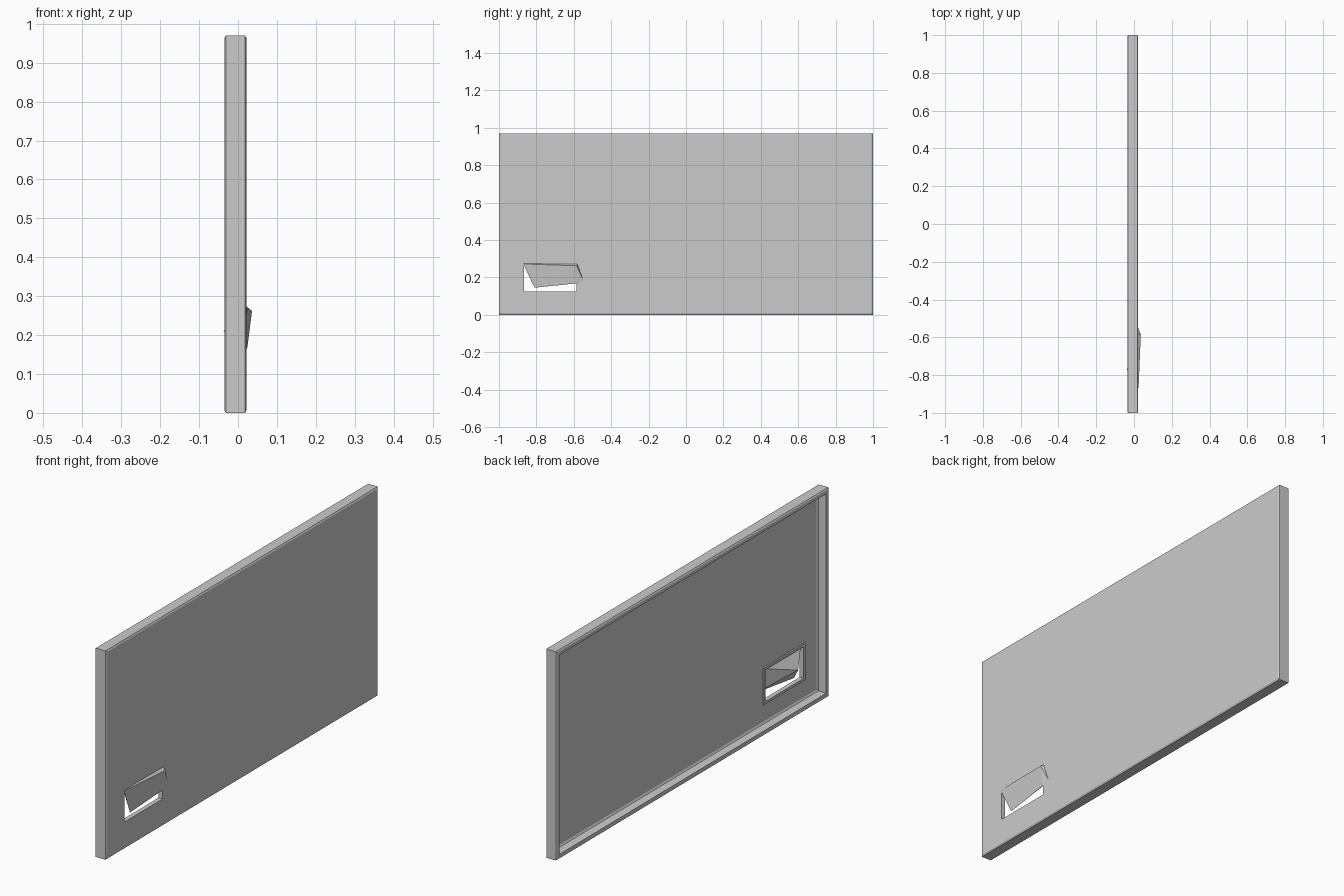
import bpy, bmesh

if "Cube" in bpy.data.objects:
    bpy.data.objects.remove(bpy.data.objects["Cube"])

grey = bpy.data.materials.new("panel grey")
grey.diffuse_color = (0.6, 0.6, 0.6, 1)
grey.use_nodes = True
grey.node_tree.nodes["Principled BSDF"].inputs["Base Color"].default_value = grey.diffuse_color

OUTER = (-1.0, 1.0, 0.0, 0.97)
HOLE = (-0.865, -0.585, 0.125, 0.272)


def finish(name, bm):
    bmesh.ops.recalc_face_normals(bm, faces=bm.faces[:])
    mesh = bpy.data.meshes.new(name)
    bm.to_mesh(mesh)
    bm.free()
    mesh.materials.append(grey)
    ob = bpy.data.objects.new(name, mesh)
    bpy.context.collection.objects.link(ob)
    return ob


def ring(bm, rect, x, inset):
    y0, y1, z0, z1 = rect
    y0, y1, z0, z1 = y0 + inset, y1 - inset, z0 + inset, z1 - inset
    return [bm.verts.new((x, y, z)) for y, z in
            ((y0, z0), (y1, z0), (y1, z1), (y0, z1))]


# Tray-shaped panel: rectangular loops running from the opening's front edge,
# round the outside and rim, into the recess and back to the opening
bm = bmesh.new()
steps = [
    (HOLE, 0.022, 0.0),
    (OUTER, 0.022, 0.007), (OUTER, 0.018, 0.0),
    (OUTER, -0.031, 0.0), (OUTER, -0.035, 0.006),
    (OUTER, -0.035, 0.022), (OUTER, 0.0, 0.026), (OUTER, 0.005, 0.034),
    (HOLE, 0.005, -0.014), (HOLE, 0.001, -0.012), (HOLE, 0.001, 0.0),
]
rings = [ring(bm, *s) for s in steps]
for i, a in enumerate(rings):
    b = rings[(i + 1) % len(rings)]
    for k in range(4):
        m = (k + 1) % 4
        bm.faces.new((a[k], a[m], b[m], b[k]))
finish("panel", bm)

# Crooked wedge-shaped flap hanging in the opening
bm = bmesh.new()
points = [
    (0.024, -0.87, 0.272), (0.015, -0.865, 0.277),
    (0.036, -0.585, 0.262), (0.018, -0.58, 0.275),
    (0.024, -0.585, 0.168), (0.020, -0.545, 0.176),
    (0.012, -0.81, 0.145), (-0.037, -0.77, 0.21),
]
verts = [bm.verts.new(p) for p in points]
bmesh.ops.convex_hull(bm, input=verts)
finish("flap", bm)
